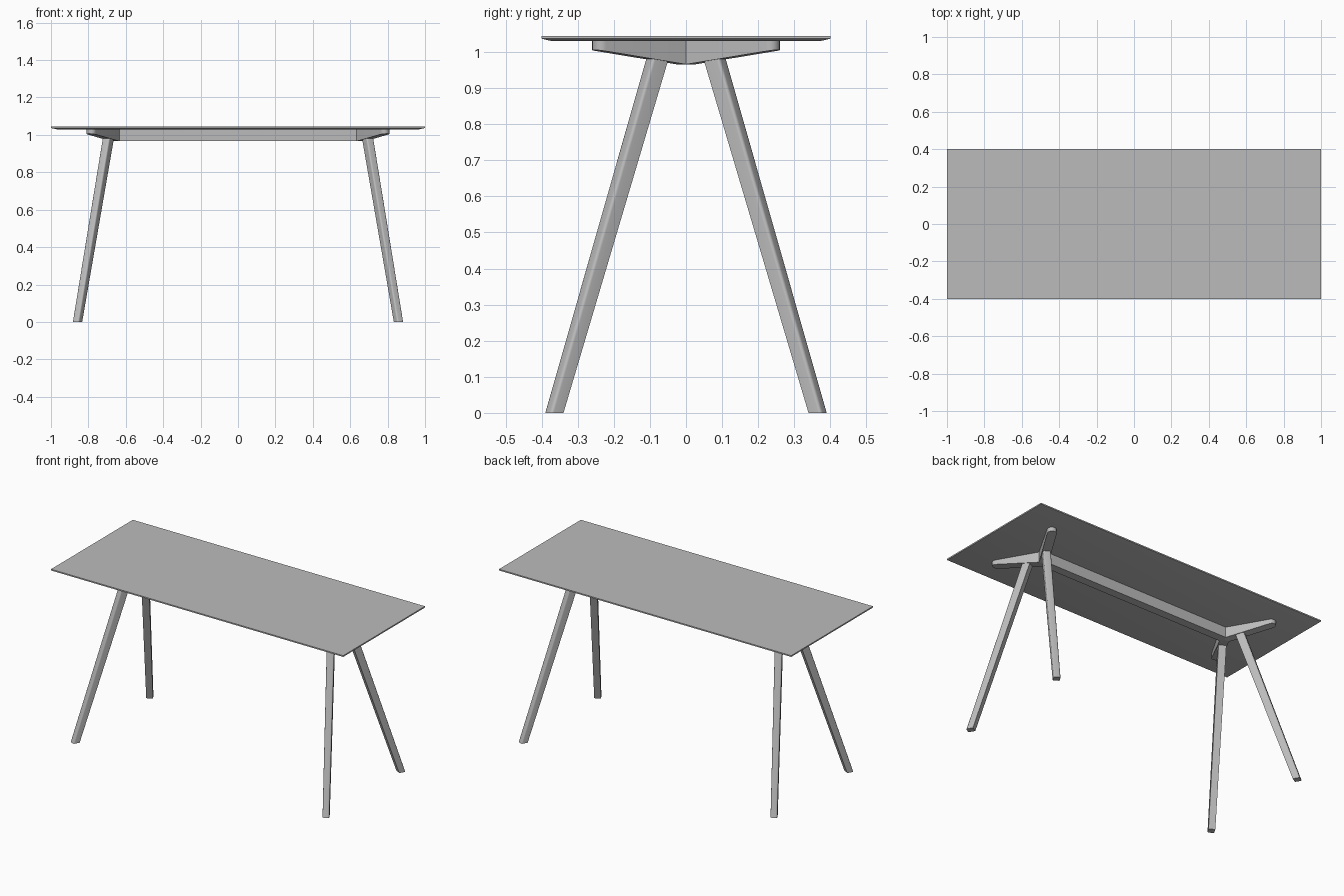
import bpy, bmesh, math
from mathutils import Vector

cube = bpy.data.objects.get("Cube")
if cube:
    bpy.data.objects.remove(cube)

grey = bpy.data.materials.new("matte grey")
grey.use_nodes = True
grey.diffuse_color = (0.5, 0.5, 0.5, 1)
bsdf = grey.node_tree.nodes["Principled BSDF"]
bsdf.inputs["Base Color"].default_value = grey.diffuse_color
bsdf.inputs["Roughness"].default_value = 0.7

HUB = 0.648          # x where the beam splits into two arms
HALF = 0.026         # half width of beam and arms
MITRE = HALF / math.tan(math.radians(60))
UNDER = 1.03         # underside of the tabletop
LOW = 0.966          # bottom of the beam


def loft(name, rings):
    """Skin a stack of matching rings and cap both ends."""
    bm = bmesh.new()
    loops = [[bm.verts.new(p) for p in ring] for ring in rings]
    n = len(loops[0])
    for a, b in zip(loops, loops[1:]):
        for i in range(n):
            j = (i + 1) % n
            bm.faces.new((a[i], a[j], b[j], b[i]))
    bm.faces.new(loops[0])
    bm.faces.new(loops[-1])
    bmesh.ops.recalc_face_normals(bm, faces=bm.faces)
    mesh = bpy.data.meshes.new(name)
    bm.to_mesh(mesh)
    bm.free()
    mesh.materials.append(grey)
    mesh.shade_smooth()
    mesh.set_sharp_from_angle(angle=math.radians(30))
    obj = bpy.data.objects.new(name, mesh)
    bpy.context.collection.objects.link(obj)
    return obj


def place(r, s, z, sx, sy):
    """Point at distance r along a diagonal arm and s across it."""
    c, d = math.cos(math.radians(60)), math.sin(math.radians(60))
    return Vector((sx * (HUB + r * c - s * d), sy * (r * d + s * c), z))


def arc(cx, cy, radius, start, end, steps):
    for i in range(steps + 1):
        t = math.radians(start + (end - start) * i / steps)
        yield cx + radius * math.cos(t), cy + radius * math.sin(t)


def rectangle(x, y, z):
    return [(-x, -y, z), (x, -y, z), (x, y, z), (-x, y, z)]


# Thin tabletop with an undercut edge
loft("tabletop", [rectangle(0.97, 0.37, UNDER),
                  rectangle(1, 0.4, 1.037),
                  rectangle(1, 0.4, 1.045)])

# Central beam with pointed ends that fit between the arms
plan = [(HUB, 0), (HUB - MITRE, HALF), (MITRE - HUB, HALF),
        (-HUB, 0), (MITRE - HUB, -HALF), (HUB - MITRE, -HALF)]
loft("centre_beam", [[(x, y, z) for x, y in plan] for z in (LOW, UNDER)])


def arm(name, sx, sy):
    # Round-tipped arm, its underside rising toward the tip
    plan = [(0, 0), (MITRE, -HALF), *arc(0.27, 0, HALF, -90, 90, 12), (MITRE, HALF)]
    bottom = [place(r, s, LOW + 0.143 * max(0, r - MITRE), sx, sy) for r, s in plan]
    top = [place(r, s, UNDER, sx, sy) for r, s in plan]
    loft(name, [bottom, top])


def leg_ring(r, z, depth, width, sx, sy):
    # Square inner corners, rounded outer corners
    a, b, k = depth / 2, width / 2, 0.009
    section = [(-a, b), (-a, -b),
               *arc(a - k, k - b, k, -90, 0, 5), *arc(a - k, b - k, k, 0, 90, 5)]
    return [place(r + u, v, z, sx, sy) for u, v in section]


# Four splayed, tapering legs, each under its own arm
for side, sx in (("left", 1), ("right", -1)):
    for end, sy in (("front", -1), ("back", 1)):
        arm(f"{end}_{side}_arm", sx, sy)
        loft(f"{end}_{side}_leg", [leg_ring(0.423, 0, 0.04, 0.038, sx, sy),
                                   leg_ring(0.087, 1.0, 0.05, 0.044, sx, sy)])
